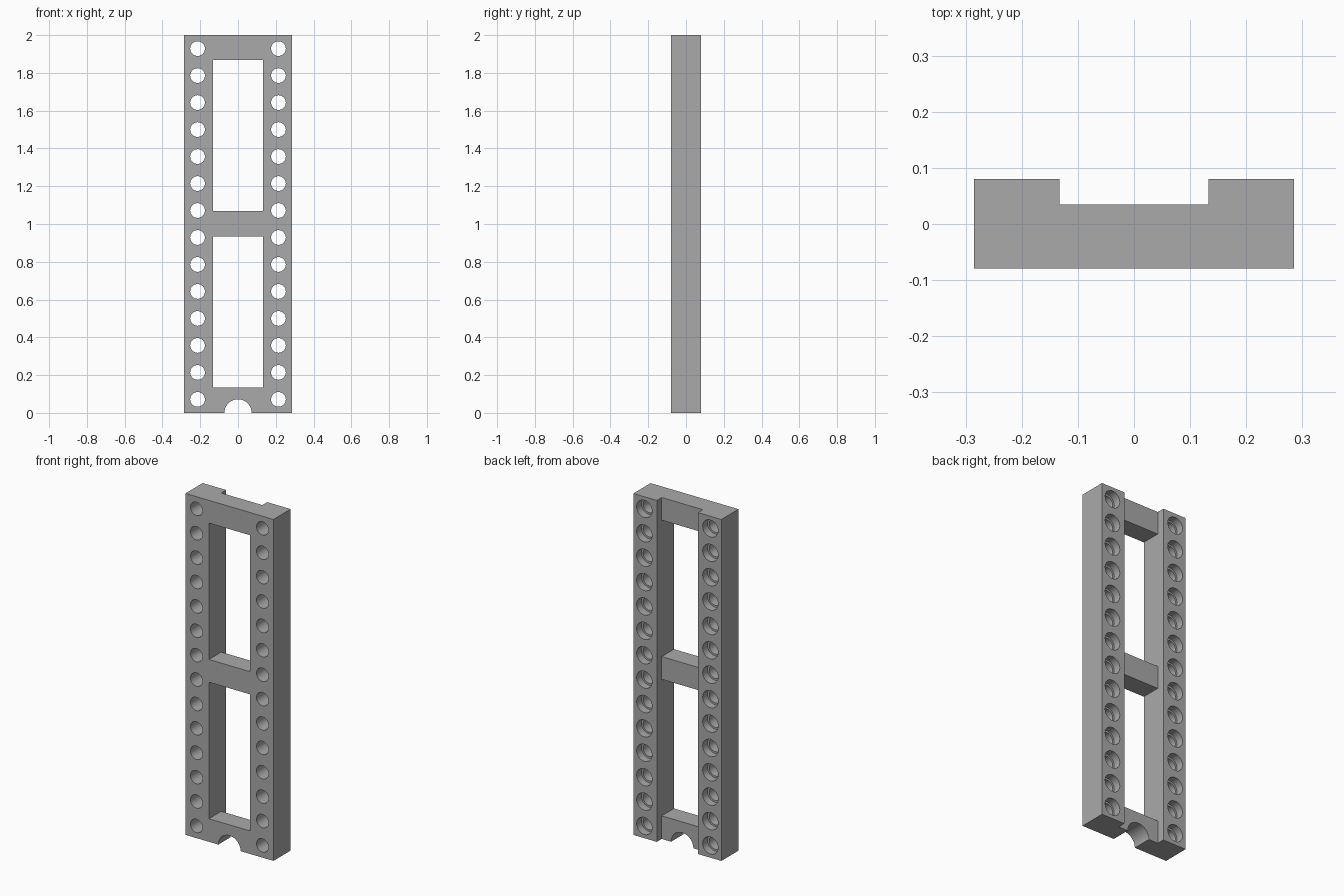
import bpy, bmesh, math

if "Cube" in bpy.data.objects:
    bpy.data.objects.remove(bpy.data.objects["Cube"], do_unlink=True)

FRONT, STEP, BACK = -0.079, 0.035, 0.080
INNER, OUTER, HEIGHT = 0.133, 0.285, 2.0
PINS = 14
PITCH = HEIGHT / PINS

grey = bpy.data.materials.new("plain grey")
grey.use_nodes = True
grey.diffuse_color = (0.4, 0.4, 0.4, 1)
grey.node_tree.nodes["Principled BSDF"].inputs["Base Color"].default_value = (0.4, 0.4, 0.4, 1)


def make_object(name, bm):
    bmesh.ops.recalc_face_normals(bm, faces=bm.faces)
    mesh = bpy.data.meshes.new(name)
    bm.to_mesh(mesh)
    bm.free()
    mesh.materials.append(grey)
    obj = bpy.data.objects.new(name, mesh)
    bpy.context.collection.objects.link(obj)
    return obj


def add_lathe(bm, x, z, profile, sides):
    """Closed solid turned about the y direction; profile is (radius, y)."""
    rings = []
    for r, y in profile:
        rings.append([bm.verts.new((x + r * math.cos(2 * math.pi * k / sides), y,
                                    z + r * math.sin(2 * math.pi * k / sides)))
                      for k in range(sides)])
    for a, b in zip(rings, rings[1:]):
        for k in range(sides):
            n = (k + 1) % sides
            bm.faces.new((a[k], a[n], b[n], b[k]))
    bm.faces.new(rings[0])
    bm.faces.new(rings[-1])


def add_box(bm, low, high):
    verts = bmesh.ops.create_cube(bm, size=1)["verts"]
    for v in verts:
        for i in range(3):
            v.co[i] = low[i] if v.co[i] < 0 else high[i]


def cut(target, cutter):
    cutter.hide_render = True
    mod = target.modifiers.new("cut", "BOOLEAN")
    mod.operation = "DIFFERENCE"
    mod.solver = "EXACT"
    mod.object = cutter
    bpy.context.view_layer.objects.active = target
    bpy.ops.object.modifier_apply(modifier=mod.name)
    bpy.data.objects.remove(cutter, do_unlink=True)


# Stepped body: a channel-shaped section raised along z
section = [(-OUTER, FRONT), (OUTER, FRONT), (OUTER, BACK), (INNER, BACK),
           (INNER, STEP), (-INNER, STEP), (-INNER, BACK), (-OUTER, BACK)]
bm = bmesh.new()
base = bm.faces.new([bm.verts.new((x, y, 0)) for x, y in section])
raised = bmesh.ops.extrude_face_region(bm, geom=[base])["geom"]
bmesh.ops.translate(bm, vec=(0, 0, HEIGHT),
                    verts=[g for g in raised if isinstance(g, bmesh.types.BMVert)])
frame = make_object("socket_frame", bm)

# Two long windows, leaving three cross bars
bm = bmesh.new()
for low, high in ((0.135, 0.935), (1.068, 1.867)):
    add_box(bm, (-INNER, -0.2, low), (INNER, 0.2, high))
cut(frame, make_object("window_cutter", bm))

# Half-round notch at the bottom
bm = bmesh.new()
add_lathe(bm, 0, 0, [(0.072, -0.2), (0.072, 0.2)], 48)
cut(frame, make_object("notch_cutter", bm))

# Pin holes, wider at the back
bm = bmesh.new()
hole = [(0.039, -0.2), (0.039, STEP), (0.05, STEP), (0.05, 0.2)]
for side in (-1, 1):
    for i in range(PINS):
        add_lathe(bm, side * 0.214, (i + 0.5) * PITCH, hole, 32)
cut(frame, make_object("pin_hole_cutter", bm))

# Smooth bores, sharp edges
bpy.ops.object.select_all(action="DESELECT")
frame.select_set(True)
bpy.context.view_layer.objects.active = frame
bpy.ops.object.shade_smooth_by_angle(angle=math.radians(30))
